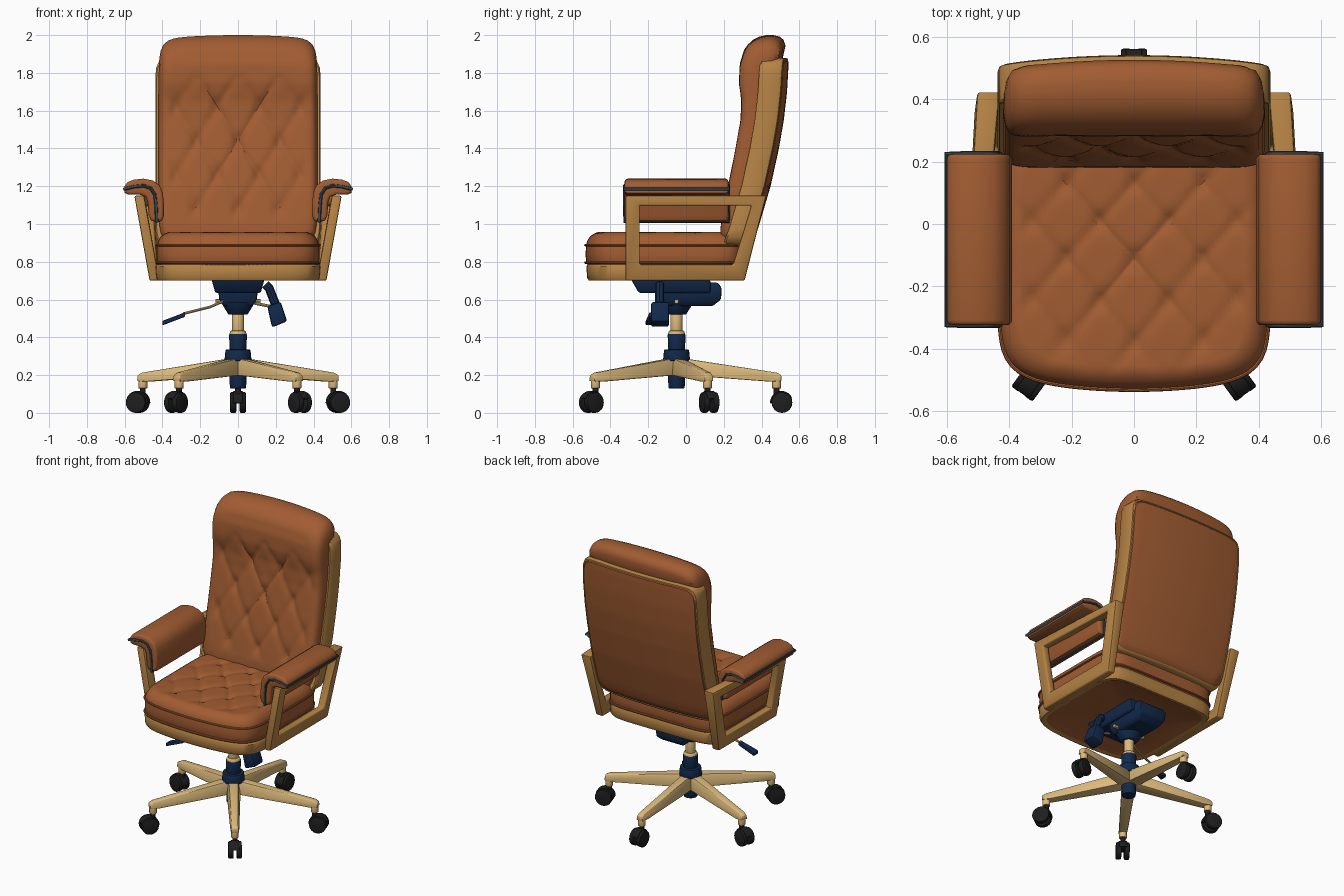
import bpy, bmesh, math
from math import sin, cos, pi, radians
from itertools import product

if "Cube" in bpy.data.objects:
    bpy.data.objects.remove(bpy.data.objects["Cube"])

def mat(name, r, g, b):
    m = bpy.data.materials.new(name)
    m.diffuse_color = (r, g, b, 1)
    m.use_nodes = True
    m.node_tree.nodes["Principled BSDF"].inputs["Base Color"].default_value = m.diffuse_color
    return m

LEATHER = mat("tan leather", .36, .108, .032)
WOOD = mat("oak wood", .47, .23, .06)
GOLD = mat("pale gold metal", .72, .49, .20)
NAVY = mat("navy metal", .006, .022, .07)
BLACK = mat("black rubber", .013, .013, .014)
SLATE = mat("slate piping", .04, .065, .08)

def smooth(ob):
    bpy.ops.object.select_all(action='DESELECT')
    ob.select_set(True)
    bpy.context.view_layer.objects.active = ob
    bpy.ops.object.shade_smooth_by_angle(angle=radians(40))

def finish(name, bm, *mats):
    bmesh.ops.recalc_face_normals(bm, faces=bm.faces[:])
    me = bpy.data.meshes.new(name)
    bm.to_mesh(me)
    bm.free()
    for m in mats:
        me.materials.append(m)
    ob = bpy.data.objects.new(name, me)
    bpy.context.collection.objects.link(ob)
    smooth(ob)
    return ob

def bevel_sharp(bm, w, lim=.5):
    es = [e for e in bm.edges if len(e.link_faces) == 2 and e.calc_face_angle(0) > lim]
    bmesh.ops.bevel(bm, geom=es, offset=w, segments=2, profile=.5, affect='EDGES', clamp_overlap=True)

def hull(name, pts, m, w=0):
    """Convex solid around points, optionally with softened edges."""
    bm = bmesh.new()
    for p in pts:
        bm.verts.new(p)
    res = bmesh.ops.convex_hull(bm, input=bm.verts[:])
    loose = [v for v in bm.verts if not v.link_faces]
    bmesh.ops.delete(bm, geom=loose, context='VERTS')
    bmesh.ops.dissolve_limit(bm, angle_limit=radians(4), verts=bm.verts[:], edges=bm.edges[:])
    if w:
        bevel_sharp(bm, w)
    return finish(name, bm, m)

def rect(x, y0, y1, z):
    return [(sx * x, y, z) for sx, y in product((1, -1), (y0, y1))]

def disc(r, z, y=-.05, n=24):
    return [(r * cos(2 * pi * i / n), y + r * sin(2 * pi * i / n), z) for i in range(n)]

def tube(name, pts, r, m, closed=False):
    cu = bpy.data.curves.new(name, 'CURVE')
    cu.dimensions = '3D'
    cu.bevel_depth, cu.bevel_resolution, cu.use_fill_caps = r, 2, True
    sp = cu.splines.new('POLY')
    sp.points.add(len(pts) - 1)
    for q, p in zip(sp.points, pts):
        q.co = (*p, 1)
    sp.use_cyclic_u = closed
    cu.materials.append(m)
    ob = bpy.data.objects.new(name, cu)
    bpy.context.collection.objects.link(ob)
    bpy.ops.object.select_all(action='DESELECT')
    ob.select_set(True)
    bpy.context.view_layer.objects.active = ob
    bpy.ops.object.convert(target='MESH')
    smooth(bpy.context.view_layer.objects.active)

def outline(hx, hy, n, count=128):
    out = []
    for i in range(count):
        c, s = cos(2 * pi * i / count), sin(2 * pi * i / count)
        r = (abs(c) ** n + abs(s) ** n) ** (-1 / n)
        out.append((hx * r * c, hy * r * s))
    return out

def pillow(name, hx, hy, n, rings, warp, *mats):
    """Loft a rounded outline through rings (scale, height, material slot)."""
    bm = bmesh.new()
    base, prev = outline(hx, hy, n), None
    for k, h, mi in rings:
        ring = [bm.verts.new(warp(x * k, y * k, h, k)) for x, y in base]
        if prev:
            for i in range(len(ring)):
                j = (i + 1) % len(ring)
                bm.faces.new((prev[i], prev[j], ring[j], ring[i])).material_index = mi
        else:
            bm.faces.new(ring).material_index = mi
        prev = ring
    bm.faces.new(prev).material_index = mi
    return finish(name, bm, *mats)

def table(t, z):
    if z <= t[0][0]:
        return t[0][1]
    for (a, p), (b, q) in zip(t, t[1:]):
        if z <= b:
            return p + (q - p) * (z - a) / (b - a)
    return t[-1][1]

def tuft(a, b):
    su, sv = abs(sin(pi * (a + b))), abs(sin(pi * (a - b)))
    return .35 * (1 - min(su, sv)) ** 3 + .65 * math.exp(-4 * (su * su + sv * sv))

CAP = [.86 - .03 * i for i in range(29)]

# Seat cushion with tufted top, piping and wooden tray
def seat_xy(x, y):
    return x, -.09 + y - (.05 * (1 - (x / .44) ** 2) * -y / .39 if y < 0 else 0)

def seat_warp(x, y, h, k):
    dip = .022 * tuft(x / .22, (y + .02) / .24) * (1 - k ** 5) if h > .95 else 0
    return (*seat_xy(x, y), h - dip)

pillow("seat_cushion", .43, .39, 7,
       [(.9, .77, 0), (.97, .775, 0), (1, .80, 0), (1.003, .84, 0), (1, .885, 0), (.985, .91, 0),
        (.95, .935, 0), (.9, .949, 0)] + [(k, .957, 0) for k in CAP], seat_warp, LEATHER)
for z in (.795, .888):
    tube("seat_piping", [(*seat_xy(x, y), z) for x, y in outline(.432, .392, 7)], .007, LEATHER, True)
pillow("seat_tray", .44, .39, 7,
       [(.02, .708, 1), (.9, .705, 1), (.92, .70, 0), (.965, .70, 0), (.985, .715, 0), (.995, .775, 0),
        (.98, .785, 0), (.5, .785, 0)], lambda x, y, h, k: (*seat_xy(x, y), h), WOOD, LEATHER)

# Backrest: wooden shell with leather rear panel
REAR = [(.86, .335), (.97, .38), (1.2, .448), (1.4, .492), (1.55, .518), (1.7, .535), (1.88, .545)]
pillow("back_shell", .438, .50, 16,
       [(.5, -.12, 0), (.985, -.125, 0), (1, -.115, 0), (1, -.02, 0), (.99, -.006, 0), (.975, -.004, 0), (.97, -.009, 0),
        (.96, -.002, 1), (.9, 0, 1)] + [(k, 0, 1) for k in CAP[::2]],
       lambda x, z, h, k: (x, table(REAR, 1.38 + z) + h - .03 * (x / .44) ** 2, 1.38 + z), WOOD, LEATHER)

# Backrest cushion
FRONT = [(.9, .175), (1, .185), (1.2, .222), (1.4, .262), (1.55, .288), (1.65, .293), (1.75, .28), (1.85, .285),
         (1.93, .31), (2, .36)]
BACK = [(.9, .28), (1.2, .38), (1.55, .46), (1.84, .49), (1.92, .53), (2, .52)]

def back_warp(x, z, h, k):
    z += 1.445
    f, b = table(FRONT, z), table(BACK, z) - .03 * (x / .43) ** 2
    fade = max(0, min(1, (1.8 - z) / .08, (z - 1) / .08))
    dip = .028 * tuft(x / .22, z / .36) * fade * (1 - k ** 6) if h >= 1 else 0
    return x, b + (f - b) * h + dip, z - (.02 * (x / .42) ** 2 if z > 1.6 else 0) * (z - 1.6) / .4

pillow("back_cushion", .42, .555, 11,
       [(.02, 0, 0), (.5, 0, 0), (.8, 0, 0), (.9, 0, 0), (.955, .04, 0), (.985, .15, 0), (1, .35, 0), (1, .6, 0), (.985, .8, 0),
        (.955, .93, 0), (.91, .985, 0)] + [(k, 1, 0) for k in CAP], back_warp, LEATHER)

# Armrests: splayed wooden loops and draped leather pads with piping
OUT = [(-.32, 1.15), (.425, 1.15), (.31, .70), (-.32, .70)]
INN = [(-.245, 1.098), (.345, 1.098), (.25, .785), (-.245, .785)]
PAD = [(.60, 1.165), (.60, 1.20), (.585, 1.222), (.55, 1.235), (.50, 1.24), (.45, 1.23), (.415, 1.205), (.398, 1.165),
       (.392, 1.10), (.393, 1.04), (.402, 1.018), (.43, 1.01), (.46, 1.018), (.473, 1.045), (.478, 1.12),
       (.49, 1.145), (.52, 1.155), (.58, 1.155)]
SEAM = [(.602, 1.185), (.55, 1.198), (.50, 1.203), (.462, 1.19), (.44, 1.155), (.434, 1.10), (.43, 1.012)]
for s, side in ((1, "right"), (-1, "left")):
    bm = bmesh.new()
    loops = []
    for pts, e in product((OUT, INN), (-1, 1)):
        ring = []
        for y, z in pts:
            back = max(0, (y - .1) / .32) * max(0, (z - .9) / .25)
            x = .442 + (z - .70) * .18 - .055 * back + e * (.026 + .01 * back)
            ring.append(bm.verts.new((s * x, y, z)))
        loops.append(ring)
    for a, b in ((0, 1), (1, 3), (3, 2), (2, 0)):
        for i in range(4):
            j = (i + 1) % 4
            bm.faces.new((loops[a][i], loops[a][j], loops[b][j], loops[b][i]))
    bmesh.ops.recalc_face_normals(bm, faces=bm.faces[:])
    bevel_sharp(bm, .009)
    finish(side + "_arm_frame", bm, WOOD)

    bm = bmesh.new()
    a, b = [[bm.verts.new((s * x, y, z)) for x, z in PAD] for y in (-.325, .225)]
    ends = [bm.faces.new(a), bm.faces.new(b)]
    for i in range(len(a)):
        j = (i + 1) % len(a)
        bm.faces.new((a[i], a[j], b[j], b[i]))
    bmesh.ops.recalc_face_normals(bm, faces=bm.faces[:])
    bmesh.ops.bevel(bm, geom=[e for f in ends for e in f.edges], offset=.016, segments=3, profile=.5,
                    affect='EDGES', clamp_overlap=True)
    finish(side + "_arm_pad", bm, LEATHER)
    tube(side + "_arm_piping", [(s * x, -.325, z) for x, z in SEAM] + [(s * x, .225, z) for x, z in SEAM[::-1]],
         .009, SLATE, True)

# Tilt mechanism, levers
hull("tilt_plate", rect(.14, -.29, .13, .705) + rect(.12, -.25, .13, .635), NAVY, .01)
hull("tilt_housing", rect(.10, -.13, .17, .69) + rect(.105, -.13, .19, .66) + rect(.10, -.12, .185, .60)
     + rect(.08, -.11, .14, .565), NAVY, .012)
hull("column_cone", disc(.09, .585) + disc(.05, .52), NAVY, .005)
tube("tilt_axle", [(-.12, -.05, .59), (.12, -.05, .59)], .012, GOLD)
tube("lift_rod", [(-.08, -.12, .59), (-.15, -.15, .56), (-.29, -.18, .525)], .007, GOLD)
hull("lift_handle", [(-.28 + a, -.18 + b, .525 + c) for a, b, c in product((0,), (-.015, .015), (-.016, .008))]
     + [(-.40, -.19 + b, .475 + c) for b, c in product((-.025, .025), (-.012, .012))], NAVY, .005)
tube("tension_rod", [(.09, -.13, .58), (.19, -.14, .56)], .008, GOLD)
tube("tension_neck", [(.145, -.14, .68), (.165, -.14, .66), (.20, -.14, .57)], .024, NAVY)
hull("tension_grip", [(x, y, z) for y in (-.185, -.09) for x, z in ((.155, .565), (.225, .59), (.26, .485), (.18, .452))],
     NAVY, .012)

# Gas column
for nm, z0, r0, z1, r1, m in (("piston", .42, .032, .53, .032, GOLD), ("collar", .415, .046, .435, .04, GOLD),
                              ("sleeve", .32, .045, .418, .047, NAVY), ("hub", .275, .072, .335, .066, NAVY),
                              ("lower_tube", .13, .043, .28, .048, NAVY)):
    hull("column_" + nm, disc(r0, z0) + disc(r1, z1), m, .004)

# Five star legs with twin wheel casters
for k in range(5):
    th = pi / 2 + k * 2 * pi / 5

    def pol(r, t, z):
        return r * cos(th) - t * sin(th), -.05 + r * sin(th) + t * cos(th), z

    hull("base_leg", [pol(r, e * w, z) for e in (1, -1) for r, w, z in
                      ((.03, .03, .29), (.03, .045, .20), (.53, .02, .213), (.555, .02, .20), (.555, .026, .168),
                       (.50, .028, .165))], GOLD, .007)
    hull("leg_socket", [pol(.53 + .024 * cos(a * pi / 8), .024 * sin(a * pi / 8), z)
                        for a in range(16) for z in (.13, .185)], GOLD, .003)
    hull("caster_stem", [pol(.53 + .016 * cos(a * pi / 6), .016 * sin(a * pi / 6), z)
                         for a in range(12) for z in (.07, .14)], BLACK)
    for e in (1, -1):
        hull("caster_wheel", [pol(.558 + .055 * cos(a * pi / 12), t * e, .055 + .055 * sin(a * pi / 12))
                              for a in range(24) for t in (.009, .042)], BLACK, .007)
    hull("caster_hood", [pol(.556 + .061 * cos(radians(a)), t, .055 + .061 * sin(radians(a)))
                         for a in range(20, 200, 15) for t in (-.026, .026)], BLACK, .004)
